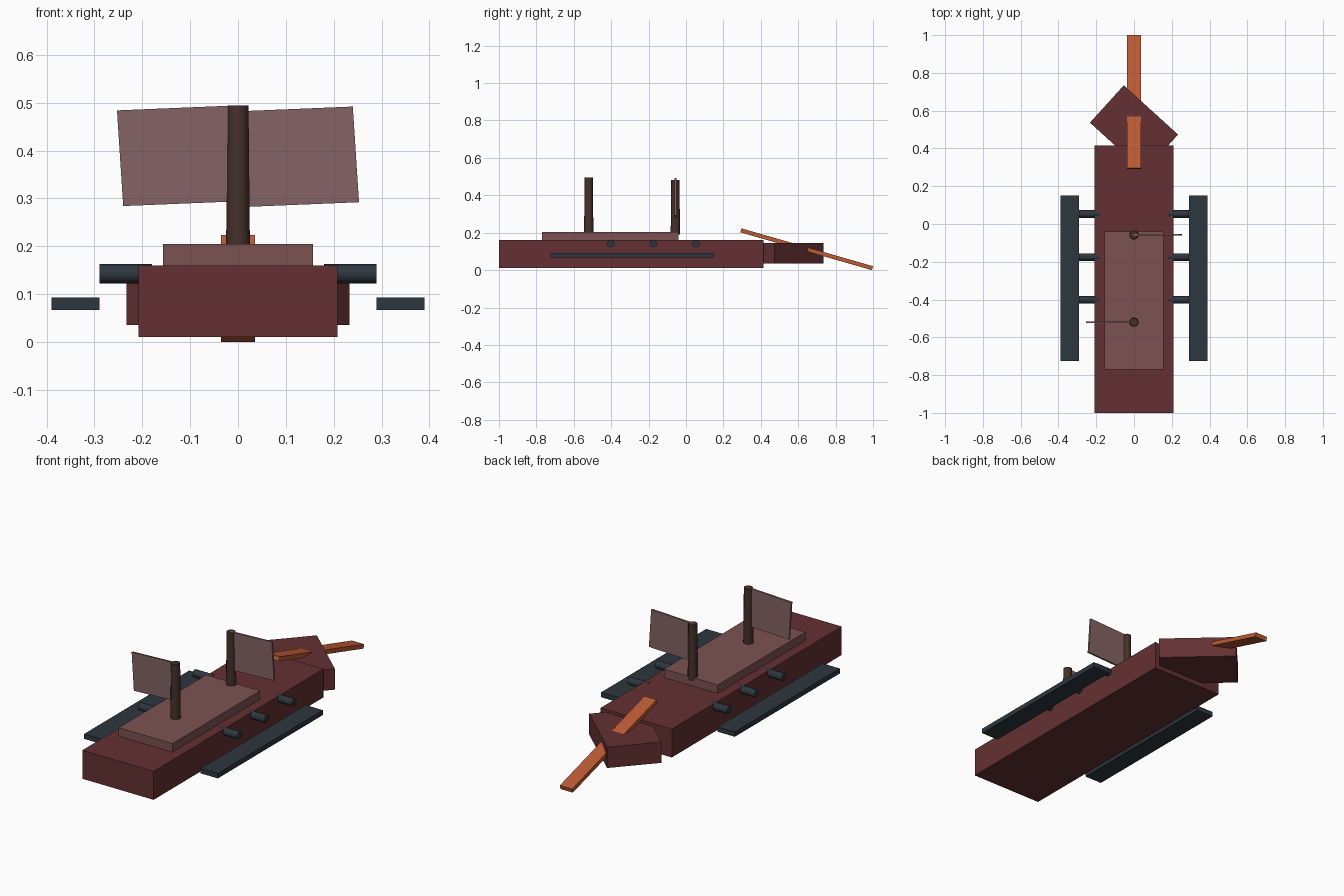
import bpy, math
from mathutils import Matrix

if "Cube" in bpy.data.objects:
    bpy.data.objects.remove(bpy.data.objects["Cube"])


def material(name, rgb):
    m = bpy.data.materials.new(name)
    m.diffuse_color = (*rgb, 1)
    m.use_nodes = True
    m.node_tree.nodes["Principled BSDF"].inputs["Base Color"].default_value = m.diffuse_color
    return m


HULL = material("dark_red_wood", (0.127, 0.030, 0.032))
DECK = material("pale_red_wood", (0.205, 0.085, 0.085))
SAIL = material("sail_cloth", (0.23, 0.125, 0.125))
ORANGE = material("orange_wood", (0.50, 0.105, 0.035))
IRON = material("dark_iron", (0.026, 0.038, 0.050))
MAST = material("brown_wood", (0.060, 0.030, 0.023))


def box(name, mat, center, size, rot=(0, 0, 0)):
    bpy.ops.mesh.primitive_cube_add(size=1, location=center, rotation=rot)
    o = bpy.context.object
    o.name = name
    o.scale = size
    o.data.materials.append(mat)
    return o


def rod(name, mat, center, r1, r2, length, rot=(0, 0, 0)):
    bpy.ops.mesh.primitive_cone_add(vertices=12, radius1=r1, radius2=r2, depth=length,
                                    location=center, rotation=rot)
    o = bpy.context.object
    o.name = name
    o.data.materials.append(mat)
    bpy.ops.object.shade_smooth_by_angle(angle=math.radians(40))
    return o


# Hull, raised deck, turned bow block and sloping bowsprit
box("hull", HULL, (0, -0.2925, 0.085), (0.416, 1.415, 0.15))
box("deck", DECK, (0, -0.405, 0.1815), (0.314, 0.73, 0.047))
box("bow", HULL, (0, 0.505, 0.09), (0.388, 0.267, 0.11), (0, 0, math.radians(-42.2)))
box("bowsprit", ORANGE, (0, 0.645, 0.1115), (0.072, 0.7325, 0.022), (-0.28, 0, 0))

# Side floats and cannons, mirrored left and right
for side, label in ((-1, "left"), (1, "right")):
    box(f"side_plank_{label}", IRON, (side * 0.34, -0.2875, 0.0795), (0.1, 0.875, 0.026))
    for i, y in enumerate((-0.402, -0.175, 0.053)):
        rod(f"cannon_{label}_{i + 1}", IRON, (side * 0.235, y, 0.1425), 0.02, 0.02, 0.11,
            (0, math.pi / 2, 0))

# Masts, each with a slightly skewed sail on one side
for label, y, top, side in (("aft", -0.52, 0.494, -1), ("fore", -0.057, 0.482, 1)):
    base = 0.19
    rod(f"mast_{label}", MAST, (0, y, (top + base) / 2), 0.025, 0.022, top - base)
    sail = box(f"sail_{label}", SAIL, (0, 0, 0), (1, 1, 1))
    skew = Matrix(((0.242, 0, -0.013, side * 0.1255),
                   (0, 0.01, 0, y),
                   (0.010, 0, 0.2, top - 0.1 + side * 0.005),
                   (0, 0, 0, 1)))
    sail.data.transform(skew)
